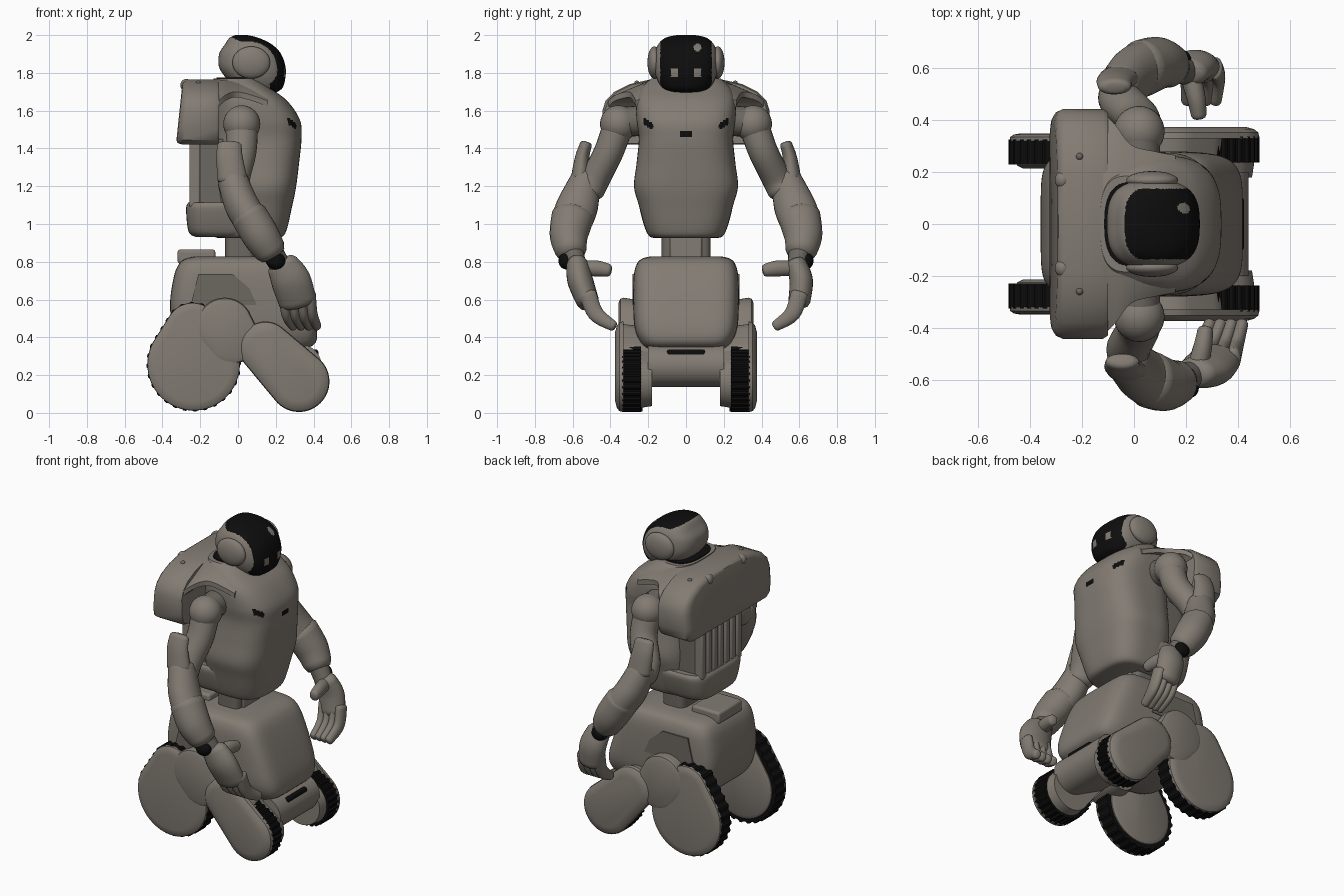
import bpy, bmesh, math
from mathutils import Vector

if "Cube" in bpy.data.objects:
    bpy.data.objects.remove(bpy.data.objects["Cube"])


def material(name, rgb):
    m = bpy.data.materials.new(name)
    m.diffuse_color = (*rgb, 1)
    m.use_nodes = True
    m.node_tree.nodes["Principled BSDF"].inputs["Base Color"].default_value = m.diffuse_color
    return m


GREY = material("warm grey shell", (0.225, 0.2, 0.172))
DARK = material("dark grey joint", (0.15, 0.135, 0.118))
BLACK = material("black rubber and visor", (0.004, 0.004, 0.004))


def loft(name, rings, mat, rule=None, extra=()):
    """Skin a stack of equal-length rings and cap both ends."""
    bm = bmesh.new()
    vs = [[bm.verts.new(p) for p in r] for r in rings]
    n = len(vs[0])
    for a, b in zip(vs, vs[1:]):
        for i in range(n):
            j = (i + 1) % n
            bm.faces.new((a[i], a[j], b[j], b[i]))
    bm.faces.new(vs[0][::-1])
    bm.faces.new(vs[-1])
    bmesh.ops.recalc_face_normals(bm, faces=bm.faces)
    if rule:
        for f in bm.faces:
            f.material_index = rule(f.calc_center_median())
    me = bpy.data.meshes.new(name)
    bm.to_mesh(me)
    bm.free()
    for m in (mat, *extra):
        me.materials.append(m)
    ob = bpy.data.objects.new(name, me)
    bpy.context.collection.objects.link(ob)
    return ob


def smooth(keys, n):
    """Catmull-Rom interpolation of key tuples."""
    k = [keys[0], *keys, keys[-1]]
    out = []
    for i in range(1, len(k) - 2):
        for j in range(n):
            t = j / n
            out.append([0.5 * (2 * b + (c - a) * t + (2 * a - 5 * b + 4 * c - d) * t * t
                               + (3 * b - a - 3 * c + d) * t ** 3)
                        for a, b, c, d in zip(k[i - 1], k[i], k[i + 1], k[i + 2])])
    return out + [list(keys[-1])]


def body(name, keys, mat, e=2.6, seg=64, n=5, **kw):
    """Upright form from (z, back x, front x, half width) sections."""
    rings = []
    for z, x0, x1, ry in smooth(keys, n):
        ring = []
        for i in range(seg):
            a = 2 * math.pi * (i + 0.5) / seg
            c, s = math.cos(a), math.sin(a)
            ring.append(((x0 + x1) / 2 + (x1 - x0) / 2 * math.copysign(abs(c) ** (2 / e), c),
                         ry * math.copysign(abs(s) ** (2 / e), s), z))
        rings.append(ring)
    return loft(name, rings, mat, **kw)


def limb(name, keys, mat, n=5, seg=24):
    """Rounded tube through (x, y, z, radius fore-aft, radius sideways)."""
    k = smooth(keys, n)
    pts = [Vector(p[:3]) for p in k]
    rings = []
    for i, p in enumerate(pts):
        t = (pts[min(i + 1, len(pts) - 1)] - pts[max(i - 1, 0)]).normalized()
        ref = Vector((1, 0, 0)) if abs(t.x) < 0.9 else Vector((0, 0, 1))
        u = (ref - t * ref.dot(t)).normalized()
        v = t.cross(u)
        caps = [(0, 1)]
        if i == 0:
            caps = [(-0.5, 0.5), (-0.35, 0.82), (0, 1)]
        elif i == len(pts) - 1:
            caps = [(0, 1), (0.35, 0.82), (0.5, 0.5)]
        for off, sc in caps:
            o = p + t * off * min(k[i][3:])
            rings.append([o + u * k[i][3] * sc * math.cos(2 * math.pi * j / seg)
                          + v * k[i][4] * sc * math.sin(2 * math.pi * j / seg) for j in range(seg)])
    return loft(name, rings, mat)


def ball(name, c, r, mat):
    return loft(name, [[(c[0] + r[0] * math.sin(a) * math.cos(b), c[1] + r[1] * math.sin(a) * math.sin(b),
                         c[2] + r[2] * math.cos(a)) for b in [math.pi * j / 16 for j in range(32)]]
                       for a in [math.pi * (i + 0.1) / 20.2 for i in range(21)]], mat)


def box(name, lo, hi, mat, bevel=0.01):
    ob = loft(name, [[(lo[0], lo[1], z), (hi[0], lo[1], z), (hi[0], hi[1], z), (lo[0], hi[1], z)]
                     for z in (lo[2], hi[2])], mat)
    b = ob.modifiers.new("rounded edges", "BEVEL")
    b.width, b.segments = bevel, 3
    return ob


def hull(circles, n=72):
    """Outline around (x, z, r) circles."""
    out = []
    for i in range(n):
        d = (math.cos(2 * math.pi * i / n), math.sin(2 * math.pi * i / n))
        x, z, r = max(circles, key=lambda c: c[0] * d[0] + c[1] * d[1] + c[2])
        out.append((x + r * d[0], z + r * d[1]))
    return out


def plate(name, circles, steps, s, mat):
    """Side plate: steps are (y, shrink) layers."""
    return loft(name, [[(x, s * y, z) for x, z in hull([(a, b, r - sh) for a, b, r in circles])]
                       for y, sh in steps], mat)


def track(name, circles, y0, y1, s, lug):
    """Tread with evenly spaced lugs around its outline."""
    o = hull(circles, 144)
    o.append(o[0])
    step = sum(math.dist(a, b) for a, b in zip(o, o[1:])) / 120
    pts, run = [], 0
    for a, b in zip(o, o[1:]):
        d = math.dist(a, b)
        while run < d and len(pts) < 120:
            n = Vector((b[1] - a[1], a[0] - b[0])).normalized()
            pts.append(Vector(a).lerp(Vector(b), run / d) + n * (lug if len(pts) % 4 < 2 else 0))
            run += step
        run -= d
    loft(name, [[(p.x, s * y, p.y) for p in pts] for y in (y0, y1)], BLACK)


# head with visor, eyes and forehead sensor coloured by position
def head_colour(c):
    if abs(abs(c.y) - 0.06) < 0.02 and abs(c.z - 1.8) < 0.02 and c.x > 0.1:
        return 0
    if math.hypot(c.y - 0.06, c.z - 1.935) < 0.02 and c.x > 0.05:
        return 0
    back = -0.035 + max(0, 1.97 - c.z) * 1.05 + 0.05 * (abs(c.y) / 0.135) ** 4
    return int(abs(c.y) < 0.136 and c.x > min(back, 0.17))


body("head", [(1.695, 0.1, 0.2, 0.08), (1.72, 0.0, 0.235, 0.125), (1.77, -0.06, 0.25, 0.155),
              (1.83, -0.1, 0.252, 0.168), (1.9, -0.1, 0.228, 0.165), (1.95, -0.07, 0.18, 0.148),
              (1.985, -0.045, 0.11, 0.11), (2.0, -0.015, 0.05, 0.05)],
     GREY, e=2.8, seg=144, n=8, rule=head_colour, extra=(BLACK,))
body("neck", [(1.62, -0.06, 0.14, 0.1), (1.76, -0.06, 0.14, 0.1)], DARK, e=2)
body("neck_collar", [(1.74, -0.115, 0.11, 0.165), (1.775, -0.115, 0.095, 0.16)], BLACK)


# torso shell with three sensor slots on the chest
def chest_colour(c):
    front = abs(c.y) < 0.036 and abs(c.z - 1.475) < 0.015
    side = abs(abs(c.y) - 0.2) < 0.025 and abs(c.z - 1.53 - (abs(c.y) - 0.2) * 0.6) < 0.018
    return int(c.x > 0.1 and (front or side))


body("torso_shell", [(0.925, -0.1, 0.2, 0.16), (0.95, -0.13, 0.25, 0.205), (1.1, -0.13, 0.288, 0.25),
                     (1.2, -0.13, 0.308, 0.275), (1.32, -0.13, 0.323, 0.262), (1.45, -0.13, 0.336, 0.25),
                     (1.55, -0.13, 0.328, 0.262), (1.65, -0.13, 0.262, 0.262), (1.72, -0.13, 0.17, 0.235),
                     (1.77, -0.13, 0.1, 0.185)], GREY, e=3, seg=200, n=10, rule=chest_colour, extra=(BLACK,))
body("lower_back", [(0.93, -0.22, 0.1, 0.17), (0.96, -0.262, 0.1, 0.21), (1.08, -0.275, 0.1, 0.245),
                    (1.115, -0.262, 0.1, 0.235)], GREY, e=4)
body("back_core", [(1.08, -0.235, 0, 0.2), (1.45, -0.235, 0, 0.2)], DARK, e=6)
for i in range(7):
    y = -0.18 + i * 0.06
    box("back_ridge", (-0.258, y - 0.022, 1.09), (-0.2, y + 0.022, 1.45), GREY)
body("waist", [(0.78, -0.07, 0.09, 0.13), (1.0, -0.07, 0.09, 0.13)], DARK, e=5)
box("waist_front", (0.0, -0.085, 0.8), (0.1, 0.085, 0.98), GREY)

# shoulder mantle across the upper back, and its roof tapering forward above the shoulders
half = [(0.0, 1.765), (0.19, 1.765), (0.3, 1.74), (0.38, 1.70), (0.425, 1.655), (0.443, 1.6),
        (0.44, 1.5), (0.425, 1.445), (0.385, 1.42), (0.0, 1.42)]
outline = half + [(-y, z) for y, z in half[-2:0:-1]]
loft("shoulder_mantle", [[(x + (z - 1.42) * lean, y * sc, 1.59 + (z - 1.59) * sc) for y, z in outline]
                         for x, sc, lean in ((-0.326, 0.86, 0.09), (-0.322, 0.93, 0.09), (-0.308, 0.98, 0.09),
                                             (-0.285, 1, 0.06), (-0.12, 1, 0), (-0.1, 0.97, 0))], GREY)
loft("shoulder_roof", [[(x, y, z) for y, z in ((-w, b), (-w, b + 0.03), (-0.19, t), (0.19, t),
                                               (w, b + 0.03), (w, b))]
                       for x, w, t, b in smooth([(-0.12, 0.43, 1.765, 1.6), (-0.07, 0.38, 1.762, 1.65),
                                                 (-0.01, 0.305, 1.758, 1.67), (0.08, 0.28, 1.74, 1.65),
                                                 (0.16, 0.265, 1.7, 1.62)], 4)], GREY)

# base cabinet
body("base_cabinet", [(0.33, -0.2, 0.34, 0.2), (0.37, -0.3, 0.41, 0.24), (0.45, -0.345, 0.415, 0.272),
                      (0.58, -0.36, 0.375, 0.28), (0.72, -0.34, 0.318, 0.277), (0.785, -0.315, 0.28, 0.262),
                      (0.815, -0.28, 0.24, 0.235), (0.828, -0.23, 0.19, 0.19)], GREY, e=6, seg=80)
box("rear_top_hatch", (-0.32, -0.12, 0.79), (-0.12, 0.12, 0.865), GREY, 0.015)
box("front_sensor", (0.39, -0.1, 0.28), (0.425, 0.1, 0.335), BLACK)
loft("front_axle_beam", [[(x, y, z) for x, z in hull([(0.15, 0.33, 0.1), (0.33, 0.25, 0.112)])]
                         for y in (-0.2, 0.2)], GREY)

for s in (-1, 1):
    ball("ear", (0.07, s * 0.168, 1.855), (0.1, 0.036, 0.085), GREY)
    ball("mantle_knob", (-0.275, s * 0.17, 1.735), (0.03, 0.035, 0.033), GREY)
    ball("mantle_screw", (-0.21, s * 0.26, 1.745), (0.014, 0.014, 0.014), DARK)
    loft("cabinet_side_panel", [[(x, s * y, z) for x, z in ((-0.25, 0.57), (0.1, 0.57), (0.06, 0.66),
                                                           (-0.03, 0.735), (-0.21, 0.735))]
                                for y in (0.25, 0.284)], DARK)
    # rear track, link, front track and its fender
    rear = [(-0.235, 0.257, 0.24), (-0.24, 0.44, 0.138)]
    track("rear_track", rear, 0.23, 0.325, s, 0.01)
    plate("rear_track_cover", rear, ((0.32, -0.005), (0.335, -0.003), (0.345, 0.012), (0.35, 0.04)), s, GREY)
    plate("rear_track_inner", rear, ((0.215, 0.045), (0.225, 0.025), (0.24, 0.02)), s, GREY)
    plate("leg_link", [(-0.07, 0.46, 0.15), (-0.03, 0.4, 0.14)],
          ((0.15, 0.03), (0.33, 0), (0.348, 0.006), (0.358, 0.03)), s, GREY)
    front = [(0.145, 0.345, 0.133), (0.323, 0.166, 0.155)]
    track("front_track", [(0.27, 0.21, 0.14), (0.323, 0.166, 0.152)], 0.238, 0.338, s, 0.009)
    plate("front_track_cover", front, ((0.33, -0.006), (0.352, -0.002), (0.366, 0.015), (0.375, 0.05)), s, GREY)
    plate("front_fender", [(0.145, 0.345, 0.125), (0.22, 0.27, 0.135)], ((0.2, 0.015), (0.335, 0)), s, GREY)
    plate("front_track_inner", [(0.15, 0.33, 0.1), (0.325, 0.166, 0.14)], ((0.18, 0.01), (0.245, 0)), s, GREY)


# arms: the left hand (+y) hangs further back than the right
def arm(s, dx, hand, tip, spread):
    def path(name, keys, mat=GREY):
        limb(name, [(x, s * y, z, a, b) for x, y, z, a, b in keys], mat)
    path("shoulder_axle", [(0.02, 0.2, 1.55, 0.08, 0.08), (0.02, 0.33, 1.54, 0.08, 0.08)], DARK)
    ball("shoulder_ball", (0.02, s * 0.357, 1.53), (0.098, 0.098, 0.098), GREY)
    path("upper_arm", [(0.02, 0.37, 1.49, 0.085, 0.08), (0.015, 0.41, 1.38, 0.082, 0.078),
                       (-0.02 + dx, 0.475, 1.25, 0.085, 0.078), (-0.02 + dx, 0.51, 1.18, 0.08, 0.078)])
    path("elbow_pad", [(-0.045 + dx, 0.53, 1.42, 0.064, 0.032), (-0.045 + dx, 0.55, 1.35, 0.07, 0.038),
                       (-0.03 + dx, 0.56, 1.24, 0.078, 0.05)])
    path("forearm", [(-0.03 + dx, 0.53, 1.24, 0.08, 0.08), (0.015 + dx, 0.57, 1.11, 0.09, 0.108),
                     (0.06 + dx, 0.6, 1.03, 0.09, 0.11)])
    path("forearm_cuff", [(0.06 + dx, 0.6, 1.04, 0.098, 0.112), (0.12 + dx, 0.62, 0.94, 0.098, 0.102),
                          (0.17 + dx, 0.61, 0.86, 0.085, 0.085)])
    path("wrist", [(0.17 + dx, 0.605, 0.87, 0.06, 0.06), (hand[0][0], hand[0][1], 0.76, 0.055, 0.05)], DARK)
    ball("wrist_joint", (0.2 + dx, s * 0.635, 0.805), (0.05, 0.04, 0.045), BLACK)
    path("palm", hand)
    x, y, z = hand[-1][:3]
    for i in range(4):
        o = (i - 1.5) * spread
        path("finger", [(x + o, y, z + 0.04, 0.028, 0.045), (x + o + 0.01, (y + tip[1]) / 2 + 0.025,
             (z + tip[2]) / 2, 0.027, 0.042), (tip[0] + o * 0.9, tip[1], tip[2], 0.024, 0.028)])
    x, y = hand[0][:2]
    path("thumb", [(x + 0.01, y - 0.02, 0.765, 0.04, 0.04), (x + 0.03, y - 0.1, 0.765, 0.036, 0.042),
                   (x + 0.04, y - 0.165, 0.755, 0.03, 0.034)])


arm(-1, 0, [(0.235, 0.575, 0.785, 0.085, 0.058), (0.28, 0.56, 0.7, 0.105, 0.068),
            (0.315, 0.52, 0.59, 0.1, 0.06)], (0.355, 0.385, 0.46), 0.046)
arm(1, -0.03, [(0.21, 0.585, 0.785, 0.075, 0.055), (0.235, 0.61, 0.7, 0.085, 0.062),
               (0.255, 0.6, 0.59, 0.08, 0.058)], (0.26, 0.475, 0.46), 0.04)

# smooth shading with crisp edges
for ob in bpy.context.collection.objects:
    ob.select_set(True)
    bpy.context.view_layer.objects.active = ob
bpy.ops.object.shade_smooth_by_angle(angle=math.radians(38))
